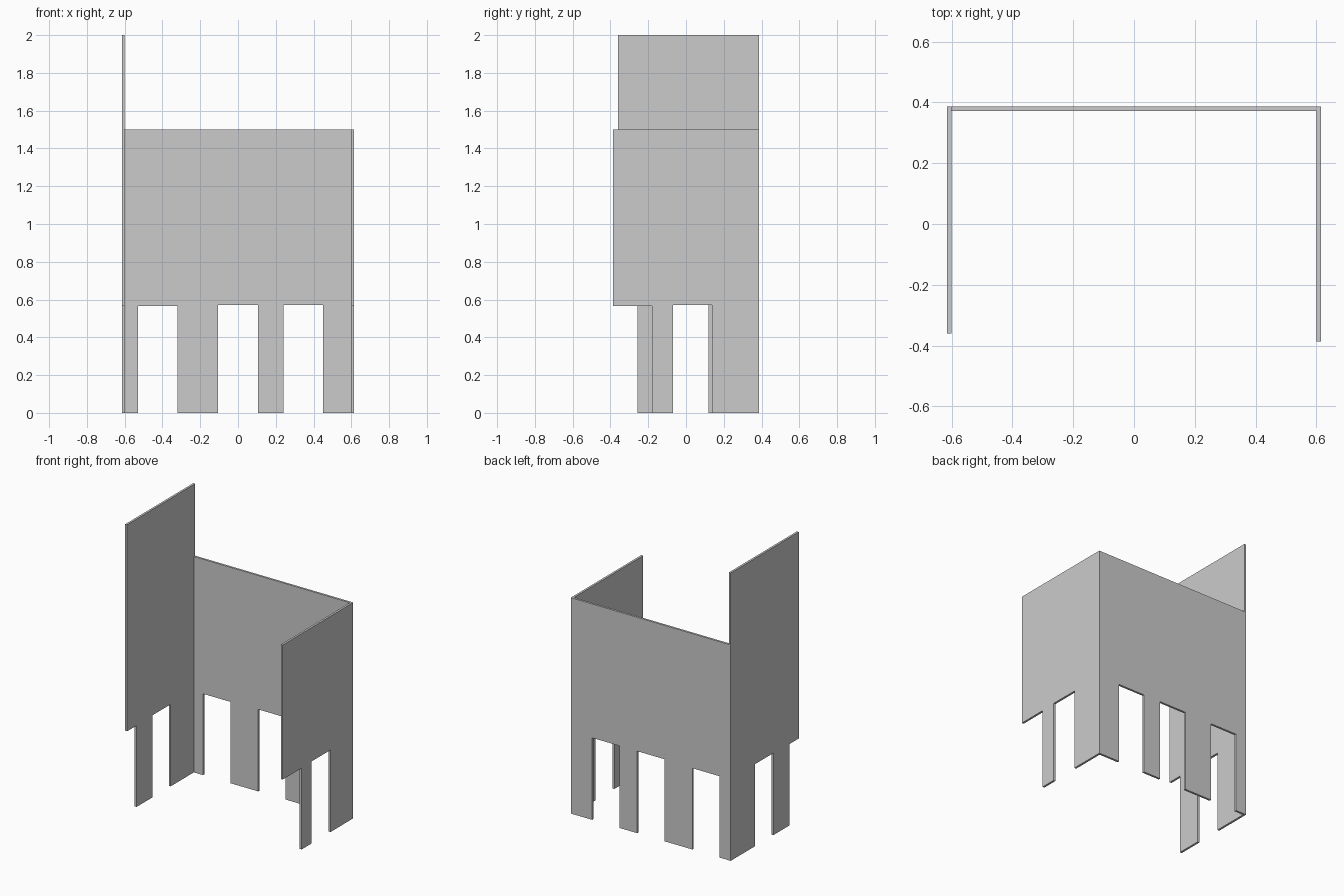
import bpy
import bmesh
from mathutils import Vector

if "Cube" in bpy.data.objects:
    bpy.data.objects.remove(bpy.data.objects["Cube"])

THICK = 0.015


def panel(name, start, end, top, notches, to_world, depth):
    """Upright board with rectangular notches (from, to, height) cut in its foot."""
    outline = [(start, top)]
    if notches[0][0] > start:
        outline.append((start, 0))
    for a, b, h in notches:
        if a > start:
            outline.append((a, 0))
        outline += [(a, h), (b, h), (b, 0)]
    outline += [(end, 0), (end, top)]

    bm = bmesh.new()
    face = bm.faces.new([bm.verts.new(to_world(u, z)) for u, z in outline])
    new = bmesh.ops.extrude_face_region(bm, geom=[face])["geom"]
    moved = [g for g in new if isinstance(g, bmesh.types.BMVert)]
    bmesh.ops.translate(bm, verts=moved, vec=Vector(depth))
    bmesh.ops.recalc_face_normals(bm, faces=bm.faces)
    mesh = bpy.data.meshes.new(name)
    bm.to_mesh(mesh)
    bm.free()
    obj = bpy.data.objects.new(name, mesh)
    bpy.context.collection.objects.link(obj)
    return obj


# Back panel with three openings between its legs
panel("back_panel", -0.60, 0.60, 1.5,
      [(-0.53, -0.32, 0.565), (-0.105, 0.105, 0.57), (0.24, 0.45, 0.57)],
      lambda u, z: (u, 0.387 - THICK, z), (0, THICK, 0))

# Tall left panel: front edge hangs clear, one opening behind the front leg
panel("left_panel", -0.36, 0.387, 2.0,
      [(-0.36, -0.257, 0.565), (-0.08, 0.118, 0.57)],
      lambda u, z: (-0.60 - THICK, u, z), (THICK, 0, 0))

# Shorter right panel
panel("right_panel", -0.387, 0.387, 1.5,
      [(-0.387, -0.18, 0.565), (-0.07, 0.138, 0.57)],
      lambda u, z: (0.60, u, z), (THICK, 0, 0))
